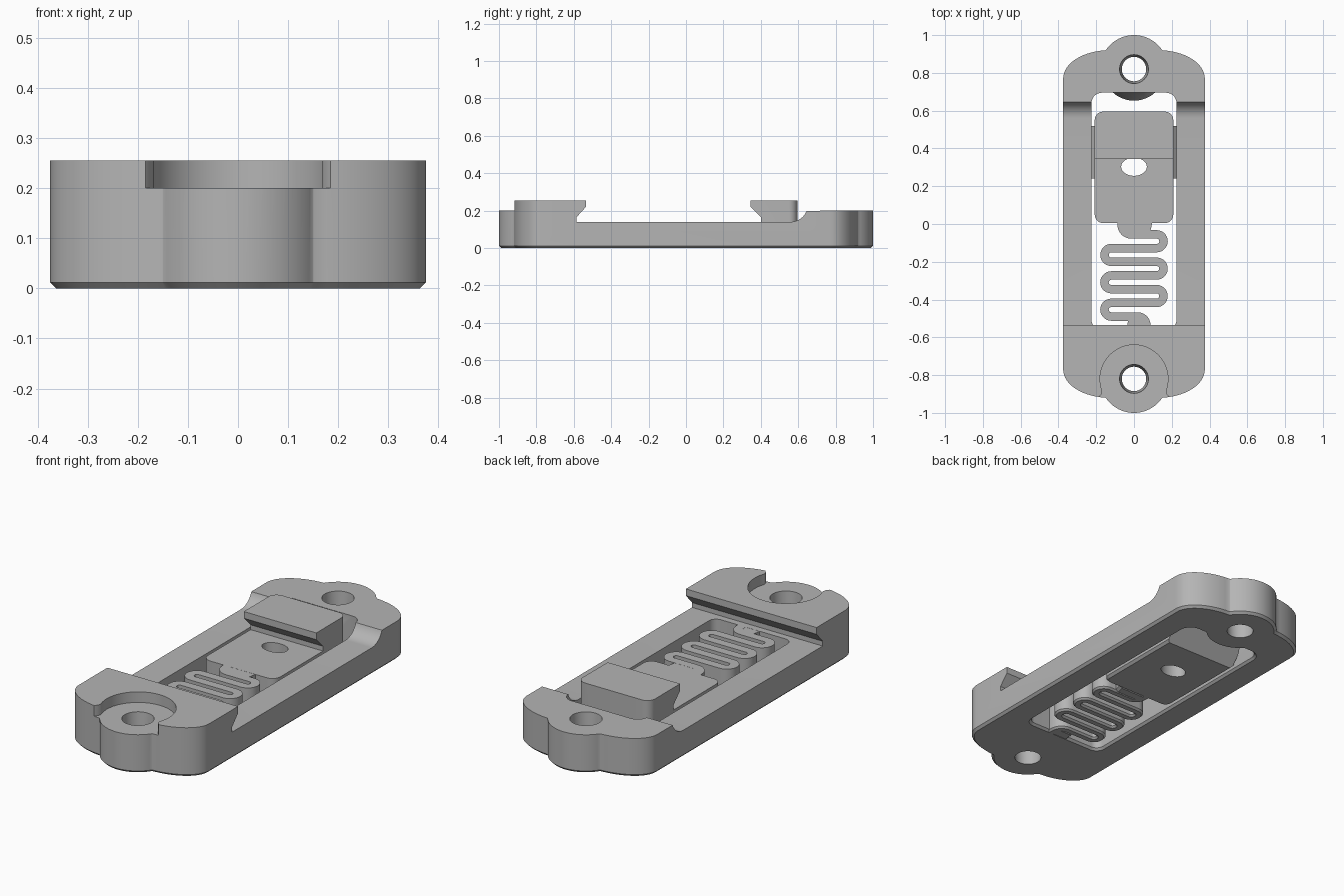
import bpy, bmesh
from math import sin, cos, pi, radians
from mathutils import Vector

cube = bpy.data.objects.get("Cube")
if cube:
    bpy.data.objects.remove(cube, do_unlink=True)

gray = bpy.data.materials.new("light_gray_plastic")
gray.use_nodes = True
color = (0.46, 0.46, 0.46, 1)
gray.diffuse_color = color
gray.node_tree.nodes["Principled BSDF"].inputs["Base Color"].default_value = color

TOP, DECK, EAR = 0.255, 0.14, 0.2      # heights of hooks, rails and screw ears
HOLE_Y, CHAMFER = 0.82, 0.012


def loft(name, rings):
    """Closed solid through equal-length rings of points."""
    bm = bmesh.new()
    loops = [[bm.verts.new(p) for p in ring] for ring in rings]
    n = len(loops[0])
    for a, b in zip(loops, loops[1:]):
        for i in range(n):
            j = (i + 1) % n
            bm.faces.new((a[i], a[j], b[j], b[i]))
    bm.faces.new(loops[0][::-1])
    bm.faces.new(loops[-1])
    bmesh.ops.recalc_face_normals(bm, faces=bm.faces)
    mesh = bpy.data.meshes.new(name)
    bm.to_mesh(mesh)
    bm.free()
    mesh.materials.append(gray)
    obj = bpy.data.objects.new(name, mesh)
    bpy.context.collection.objects.link(obj)
    return obj


def inset(pts, d):
    """Move a counter-clockwise outline inward by d."""
    out = []
    for i, p in enumerate(pts):
        p = Vector(p)
        e1 = (p - Vector(pts[i - 1])).normalized()
        e2 = (Vector(pts[(i + 1) % len(pts)]) - p).normalized()
        n1, n2 = Vector((-e1.y, e1.x)), Vector((-e2.y, e2.x))
        out.append(p + (n1 + n2) * d / max(0.5, 1 + n1.dot(n2)))
    return out


def prism(name, pts, z0, z1, chamfer=0):
    rings = [[(x, y, z1) for x, y in pts]]
    if chamfer:
        rings.append([(x, y, z0 + abs(chamfer)) for x, y in pts])
    rings.append([(x, y, z0) for x, y in (inset(pts, chamfer) if chamfer else pts)])
    return loft(name, rings)


def side_prism(name, pts, half):
    """Extrude a (y, z) profile across x."""
    return loft(name, [[(x, y, z) for y, z in pts] for x in (-half, half)])


def arc(cx, cy, rx, ry, a0, a1, n=12):
    angles = [radians(a0 + (a1 - a0) * i / n) for i in range(n + 1)]
    return [(cx + rx * cos(a), cy + ry * sin(a)) for a in angles]


def rounded_box(half, y0, y1, r0, r1):
    return (arc(half - r1, y1 - r1, r1, r1, 0, 90, 8) + arc(r1 - half, y1 - r1, r1, r1, 90, 180, 8)
            + arc(r0 - half, y0 + r0, r0, r0, 180, 270, 8) + arc(half - r0, y0 + r0, r0, r0, 270, 360, 8))


def cone(name, y, r0, r1, z0, z1):
    return loft(name, [[(px, py, z) for px, py in arc(0, y, r, r, 0, 352.5, 47)]
                       for r, z in ((r0, z0), (r1, z1))])


def boolean(obj, tool, operation="DIFFERENCE"):
    tool.hide_render = True
    mod = obj.modifiers.new(operation.lower(), "BOOLEAN")
    mod.operation, mod.solver, mod.object = operation, "EXACT", tool
    bpy.context.view_layer.objects.active = obj
    bpy.ops.object.modifier_apply(modifier=mod.name)
    bpy.data.objects.remove(tool, do_unlink=True)


# Frame: rounded ends, each with a round screw ear
quarter = arc(0.13, 0.77, 0.245, 0.15, 0, 85, 14) + arc(0, HOLE_Y, 0.18, 0.18, 34, 90, 14)
half_top = quarter + [(-x, y) for x, y in quarter[-2::-1]]
outline = half_top + [(-x, -y) for x, y in half_top]
frame = prism("frame", outline, 0, TOP, CHAMFER)

# Rail channel with undercut front lip and curved back step
channel = [(-0.535, 0.35), (-0.535, 0.22), (-0.585, 0.165), (-0.585, DECK)]
channel += arc(0.56, 0.23, 0.09, 0.09, 270, 340, 12) + [(1.1, EAR), (1.1, 0.35)]
boolean(frame, side_prism("channel_cutter", channel, 0.6))

# Window, flared a little at its bottom edge
boolean(frame, prism("window_cutter", rounded_box(0.225, -0.55, 0.695, 0.04, 0.055), -0.001, 0.2, -CHAMFER))

# Recess around the front screw, opening forward
boolean(frame, cone("recess_cutter", -HOLE_Y, 0.18, 0.18, EAR, 0.4))
flare = [(-0.166, -0.87), (-0.172, -0.9), (-0.195, -0.93), (-0.195, -1.1),
         (0.195, -1.1), (0.195, -0.93), (0.172, -0.9), (0.166, -0.87)]
boolean(frame, prism("recess_mouth_cutter", flare, EAR, 0.4))

# Tapered boss reaching into the window, then both screw holes
boolean(frame, cone("boss", HOLE_Y, 0.167, 0.125, 0, DECK), "UNION")
for y in (-HOLE_Y, HOLE_Y):
    boolean(frame, cone("screw_hole_cutter", y, 0.064, 0.077, -0.01, EAR + 0.01))

# Sliding latch with hook, sloped underside and tool hole
slider = prism("slider", rounded_box(0.208, 0.005, 0.595, 0.045, 0.045), 0, TOP, CHAMFER)
hook = [(-0.1, DECK), (0.4, DECK), (0.4, 0.165), (0.345, 0.22), (0.345, 0.35), (-0.1, 0.35)]
boolean(slider, side_prism("hook_cutter", hook, 0.4))
slope = [(0.49, -0.02), (0.7, -0.02), (0.7, 0.11), (0.6, 0.11)]
boolean(slider, side_prism("slope_cutter", slope, 0.4))
boolean(slider, prism("tool_hole_cutter", arc(0, 0.303, 0.068, 0.048, 0, 350, 35), -0.1, 0.18))

# Guide tongues on both sides of the latch
for name, s in (("left_tongue", 1), ("right_tongue", -1)):
    tongue = [(0.2, 0.03), (0.228, 0.055), (0.228, 0.085), (0.2, 0.11)]
    loft(name, [[(s * x, y, z) for x, z in tongue] for y in (0.24, 0.52)])

# Serpentine spring: a centre line thickened into a ribbon
PITCH, R, BEND, HALF = 0.0725, 0.03625, 0.12, 0.0225
path = [(-0.065, 0.03)] + arc(-0.015, -0.005, 0.05, 0.05, 180, 270, 8)
y = -0.055
for i in range(6):
    s = 1 if i % 2 == 0 else -1
    path += [(s * px, py) for px, py in arc(BEND, y - R, R, R, 90, -90, 14)]
    y -= PITCH
path += arc(0.02, y - 0.045, 0.045, 0.045, 90, 0, 8) + [(0.065, -0.57)]
left, right = [], []
for i, p in enumerate(path):
    t = Vector(path[min(i + 1, len(path) - 1)]) - Vector(path[max(i - 1, 0)])
    n = Vector((-t.y, t.x)).normalized() * HALF
    left.append(tuple(Vector(p) + n))
    right.append(tuple(Vector(p) - n))
prism("spring", right + left[::-1], 0, DECK, 0.009)

# Roots joining the spring to the latch and to the frame
prism("latch_root", [(-0.06, -0.045), (0.085, -0.045), (0.1, 0.02), (-0.087, 0.02)], 0, DECK - 0.0005, CHAMFER)
prism("frame_root", [(-0.04, -0.57), (0.085, -0.57), (0.06, -0.5), (-0.03, -0.5)], 0, DECK - 0.0005, CHAMFER)

# Smooth curved walls while keeping crisp edges
for obj in bpy.context.scene.objects:
    if obj.type == "MESH" and gray.name in obj.data.materials:
        bpy.ops.object.select_all(action="DESELECT")
        obj.select_set(True)
        bpy.context.view_layer.objects.active = obj
        bpy.ops.object.shade_smooth_by_angle(angle=radians(28))
